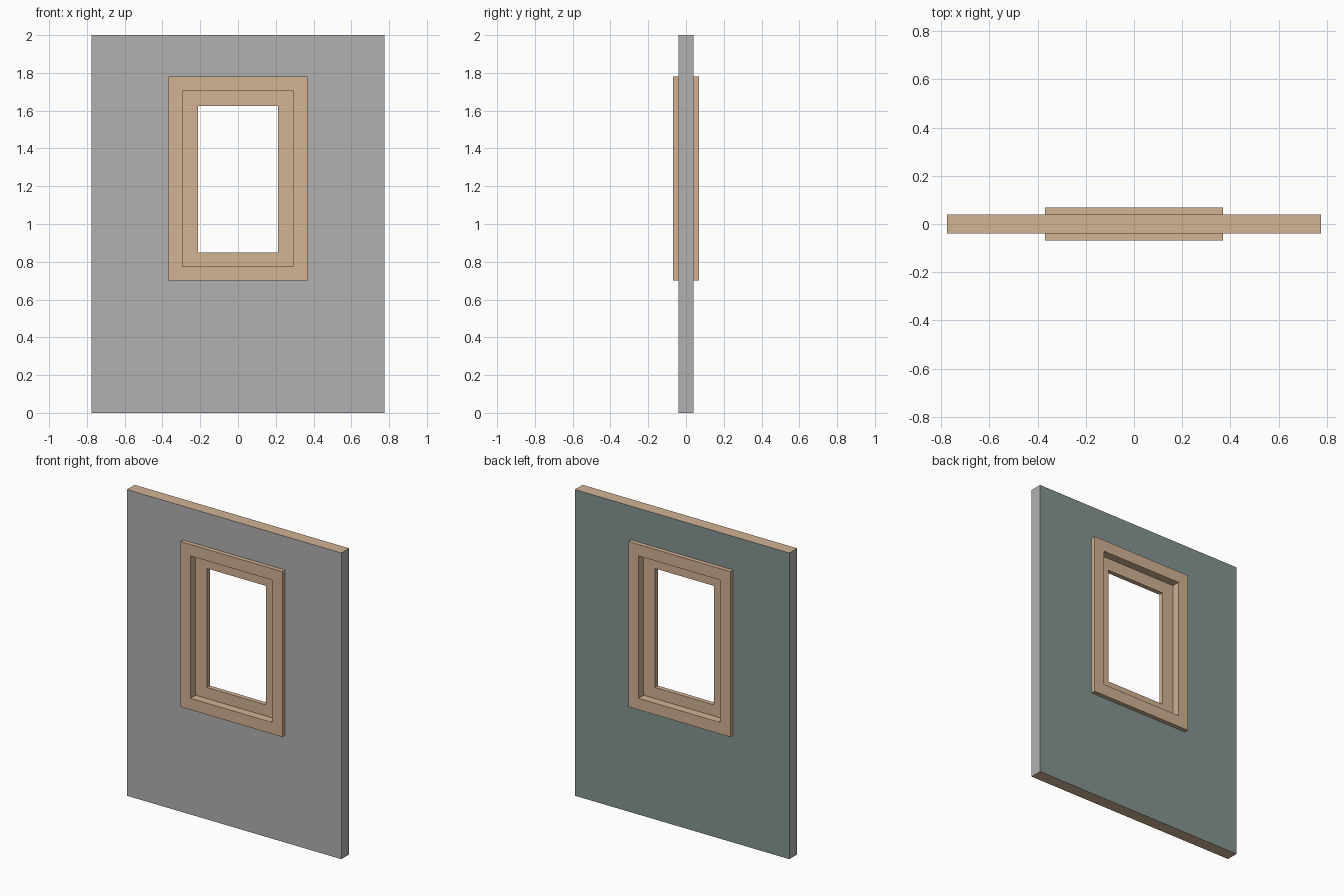
import bpy
import bmesh

default_cube = bpy.data.objects.get("Cube")
if default_cube:
    bpy.data.objects.remove(default_cube, do_unlink=True)


def make_material(name, rgb):
    mat = bpy.data.materials.new(name)
    mat.use_nodes = True
    color = (*rgb, 1.0)
    mat.diffuse_color = color
    mat.node_tree.nodes["Principled BSDF"].inputs["Base Color"].default_value = color
    return mat


def rectangular_ring(name, outer, inner, half_depth, materials, pick_slot=None):
    """Rectangular frame; outer and inner are (half width, bottom, top)."""
    bm = bmesh.new()

    def loop(rect, y):
        w, low, high = rect
        corners = ((-w, low), (w, low), (w, high), (-w, high))
        return [bm.verts.new((x, y, z)) for x, z in corners]

    # Section of the ring: front outer, front inner, back inner, back outer
    loops = [loop(outer, -half_depth), loop(inner, -half_depth),
             loop(inner, half_depth), loop(outer, half_depth)]
    for i, a in enumerate(loops):
        b = loops[(i + 1) % 4]
        for k in range(4):
            n = (k + 1) % 4
            bm.faces.new((a[k], a[n], b[n], b[k]))
    bmesh.ops.recalc_face_normals(bm, faces=bm.faces)
    bm.normal_update()
    if pick_slot:
        for face in bm.faces:
            face.material_index = pick_slot(face.normal)

    mesh = bpy.data.meshes.new(name)
    bm.to_mesh(mesh)
    bm.free()
    for mat in materials:
        mesh.materials.append(mat)
    obj = bpy.data.objects.new(name, mesh)
    bpy.context.collection.objects.link(obj)
    return obj


grey = make_material("grey_plaster", (0.44, 0.44, 0.44))
wood = make_material("light_wood", (0.64, 0.445, 0.296))
teal = make_material("teal_paint", (0.231, 0.296, 0.283))


def wall_slot(normal):
    if normal.y > 0.5:
        return 2
    return 1 if abs(normal.z) > 0.5 else 0


wall_edge = (0.775, 0.0, 2.0)
casing_edge = (0.368, 0.70, 1.78)
casing_opening = (0.295, 0.775, 1.705)
sash_opening = (0.213, 0.848, 1.625)

# Wall panel: grey front and sides, painted back, wooden top and bottom
rectangular_ring("wall_panel", wall_edge, casing_edge, 0.04,
                 [grey, wood, teal], wall_slot)

# Window casing standing proud of both wall faces
rectangular_ring("window_casing", casing_edge, casing_opening, 0.068, [wood])

# Thin sash recessed in the middle of the casing
rectangular_ring("window_sash", casing_opening, sash_opening, 0.015, [wood])
